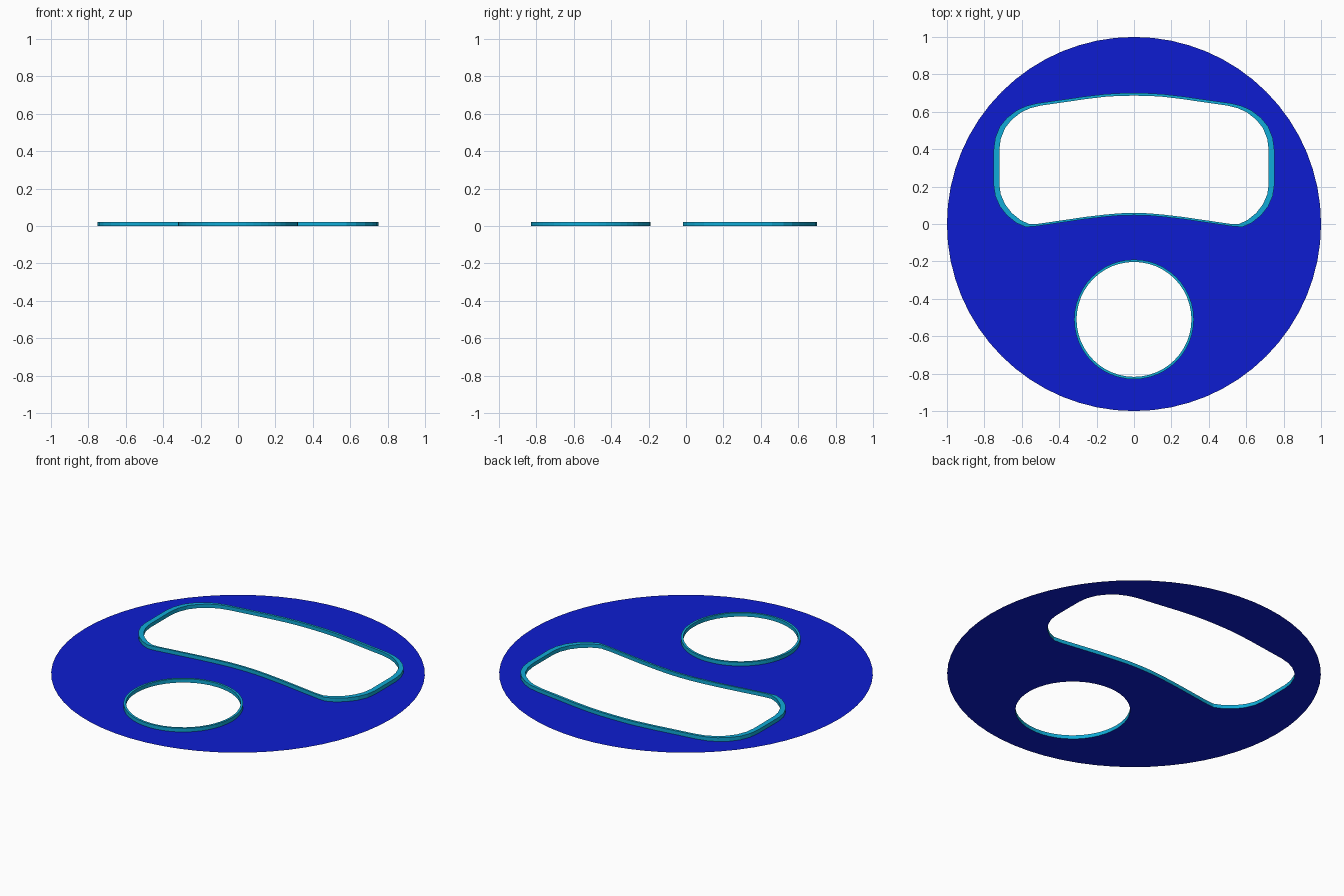
import bpy, bmesh
from math import cos, sin, tau

if "Cube" in bpy.data.objects:
    bpy.data.objects.remove(bpy.data.objects["Cube"])

RIM_H = 0.022
INNER = 0.96  # inner rim outline relative to the outer one


def material(name, colour):
    m = bpy.data.materials.new(name)
    m.diffuse_color = (*colour, 1)
    m.use_nodes = True
    m.node_tree.nodes["Principled BSDF"].inputs["Base Color"].default_value = m.diffuse_color
    return m


def circle(cx, cy, r, n):
    return [(cx + r * cos(tau * i / n), cy + r * sin(tau * i / n)) for i in range(n)]


def scaled(pts, cy, s):
    return [(x * s, cy + (y - cy) * s) for x, y in pts]


def finish(name, bm, mat):
    mesh = bpy.data.meshes.new(name)
    bm.to_mesh(mesh)
    bm.free()
    mesh.materials.append(mat)
    ob = bpy.data.objects.new(name, mesh)
    bpy.context.collection.objects.link(ob)
    return ob


def rim(name, outer, inner, mat):
    """Raised band: outer wall, flat top and inner wall."""
    bm = bmesh.new()
    loops = [[bm.verts.new((x, y, z)) for x, y in pts]
             for pts, z in ((outer, 0), (outer, RIM_H), (inner, RIM_H), (inner, 0))]
    n = len(outer)
    for a, b in zip(loops, loops[1:]):
        for i in range(n):
            j = (i + 1) % n
            bm.faces.new((a[i], a[j], b[j], b[i]))
    return finish(name, bm, mat)


blue = material("blue", (0.004, 0.012, 0.64))
teal = material("teal", (0.005, 0.41, 0.68))

# Wide opening: right half counter-clockwise from bottom centre, then mirrored
half = [(0, .047), (.08, .045), (.16, .038), (.27, .025), (.40, .006), (.53, -.013),
        (.58, -.016), (.63, .006), (.68, .046), (.718, .095), (.742, .15), (.75, .205),
        (.75, .40), (.742, .46), (.718, .52), (.68, .567), (.63, .606), (.58, .63),
        (.52, .645), (.40, .662), (.27, .681), (.16, .694), (.08, .699), (0, .70)]
window = half + [(-x, y) for x, y in half[-2:0:-1]]
window_in = scaled(window, 0.35, INNER)

# Round opening
hole = circle(0, -0.51, 0.32, 48)
hole_in = scaled(hole, -0.51, INNER)

rim("wide_opening_rim", window, window_in, teal)
rim("round_opening_rim", hole, hole_in, teal)

# Flat plate with both openings cut out
bm = bmesh.new()
for pts in (circle(0, 0, 1, 64), window_in, hole_in):
    vs = [bm.verts.new((x, y, 0)) for x, y in pts]
    for a, b in zip(vs, vs[1:] + vs[:1]):
        bm.edges.new((a, b))
bmesh.ops.triangle_fill(bm, use_beauty=True, use_dissolve=False,
                        edges=bm.edges[:], normal=(0, 0, 1))
for f in bm.faces:
    if f.normal.z < 0:
        f.normal_flip()
finish("disc_plate", bm, blue)
